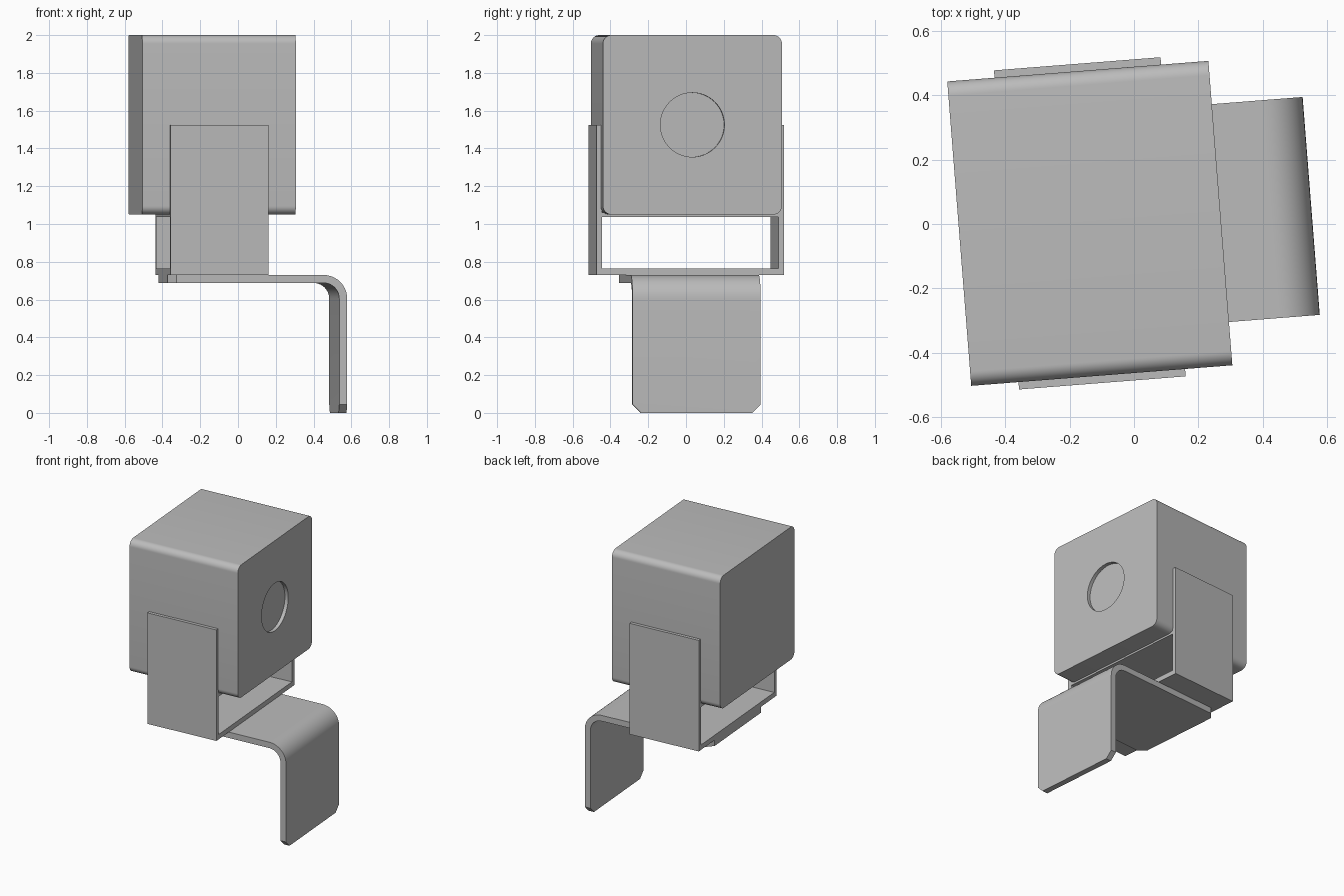
import bpy, bmesh
from math import radians, sin, cos, pi
from mathutils import Matrix, Vector

old = bpy.data.objects.get("Cube")
if old:
    bpy.data.objects.remove(old, do_unlink=True)

grey = bpy.data.materials.new("plain grey")
grey.use_nodes = True
grey.diffuse_color = (0.5, 0.5, 0.5, 1)
grey.node_tree.nodes["Principled BSDF"].inputs["Base Color"].default_value = (0.5, 0.5, 0.5, 1)

# The whole assembly is turned slightly about the vertical axis
PLACE = Matrix.Translation((-0.1375, 0.002, 0)) @ Matrix.Rotation(radians(4.5), 4, 'Z')


def arc(cx, cz, r, start, end, n=10):
    """Points of an arc, angles in degrees."""
    angles = [radians(start + (end - start) * i / n) for i in range(n + 1)]
    return [(cx + r * cos(a), cz + r * sin(a)) for a in angles]


def prism(name, profile, axis, half, chamfer=None, shift=0):
    """Extrude a closed profile symmetrically along x (yz profile) or y (xz profile)."""
    bm = bmesh.new()
    if axis == 'x':
        verts = [bm.verts.new((shift - half, a, z)) for a, z in profile]
        step = Vector((2 * half, 0, 0))
    else:
        verts = [bm.verts.new((a, shift - half, z)) for a, z in profile]
        step = Vector((0, 2 * half, 0))
    face = bm.faces.new(verts)
    new = bmesh.ops.extrude_face_region(bm, geom=[face])["geom"]
    bmesh.ops.translate(bm, vec=step, verts=[v for v in new if isinstance(v, bmesh.types.BMVert)])
    if chamfer:
        edges = [e for e in bm.edges if chamfer(*[v.co for v in e.verts])]
        bmesh.ops.bevel(bm, geom=edges, offset=0.045, segments=1, affect='EDGES', profile=0.5)
    bmesh.ops.recalc_face_normals(bm, faces=bm.faces)
    mesh = bpy.data.meshes.new(name)
    bm.to_mesh(mesh)
    bm.free()
    mesh.materials.append(grey)
    obj = bpy.data.objects.new(name, mesh)
    bpy.context.collection.objects.link(obj)
    obj.matrix_world = PLACE
    return obj


def activate(obj):
    bpy.ops.object.select_all(action='DESELECT')
    obj.select_set(True)
    bpy.context.view_layer.objects.active = obj


# Housing: block with four rounded long edges
W, BOTTOM, TOP, R = 0.475, 1.05, 2.0, 0.045
outline = (arc(W - R, TOP - R, R, 0, 90) + arc(R - W, TOP - R, R, 90, 180)
           + arc(R - W, BOTTOM + R, R, 180, 270) + arc(W - R, BOTTOM + R, R, 270, 360))
housing = prism("housing", outline, 'x', 0.4075)

# Shallow round recess in the right-hand end
circle = arc(0, 1.525, 0.17, 0, 360, 64)[:-1]
cutter = prism("recess_cutter", circle, 'x', 0.025, shift=0.4075)
cutter.hide_render = True
activate(housing)
cut = housing.modifiers.new("recess", 'BOOLEAN')
cut.operation = 'DIFFERENCE'
cut.solver = 'EXACT'
cut.object = cutter
bpy.ops.object.modifier_apply(modifier=cut.name)
bpy.data.objects.remove(cutter, do_unlink=True)

# U-shaped cradle gripping the housing
o, i = 0.498, 0.468
cradle = prism("cradle", [(-o, 0.73), (o, 0.73), (o, 1.525), (i, 1.525), (i, 0.765),
                          (-i, 0.765), (-i, 1.525), (-o, 1.525)], 'x', 0.26)

# Thin pad between the cradle arms under the housing
pad = prism("pad", [(-i, 1.037), (i, 1.037), (i, 1.06), (-i, 1.06)], 'x', 0.26)

# Bent mounting plate with chamfered free corners
LEFT, RIGHT, HIGH, T, BEND = -0.26, 0.691, 0.73, 0.042, 0.125
cx, cz = RIGHT - BEND, HIGH - BEND
strip = ([(LEFT, HIGH - T), (LEFT, HIGH)] + arc(cx, cz, BEND, 90, 0)
         + [(RIGHT, 0), (RIGHT - T, 0)] + arc(cx, cz, BEND - T, 0, 90))


def free_corner(a, b):
    if abs(a.y - b.y) > 0.01:
        return False
    at_end = abs(a.x - LEFT) < 0.001 and abs(b.x - LEFT) < 0.001
    at_foot = abs(a.z) < 0.001 and abs(b.z) < 0.001
    return at_end or at_foot


plate = prism("mounting_plate", strip, 'y', 0.34, free_corner)

# Smooth the rounded bends only
for obj in (housing, plate):
    activate(obj)
    bpy.ops.object.shade_smooth_by_angle(angle=radians(30))
